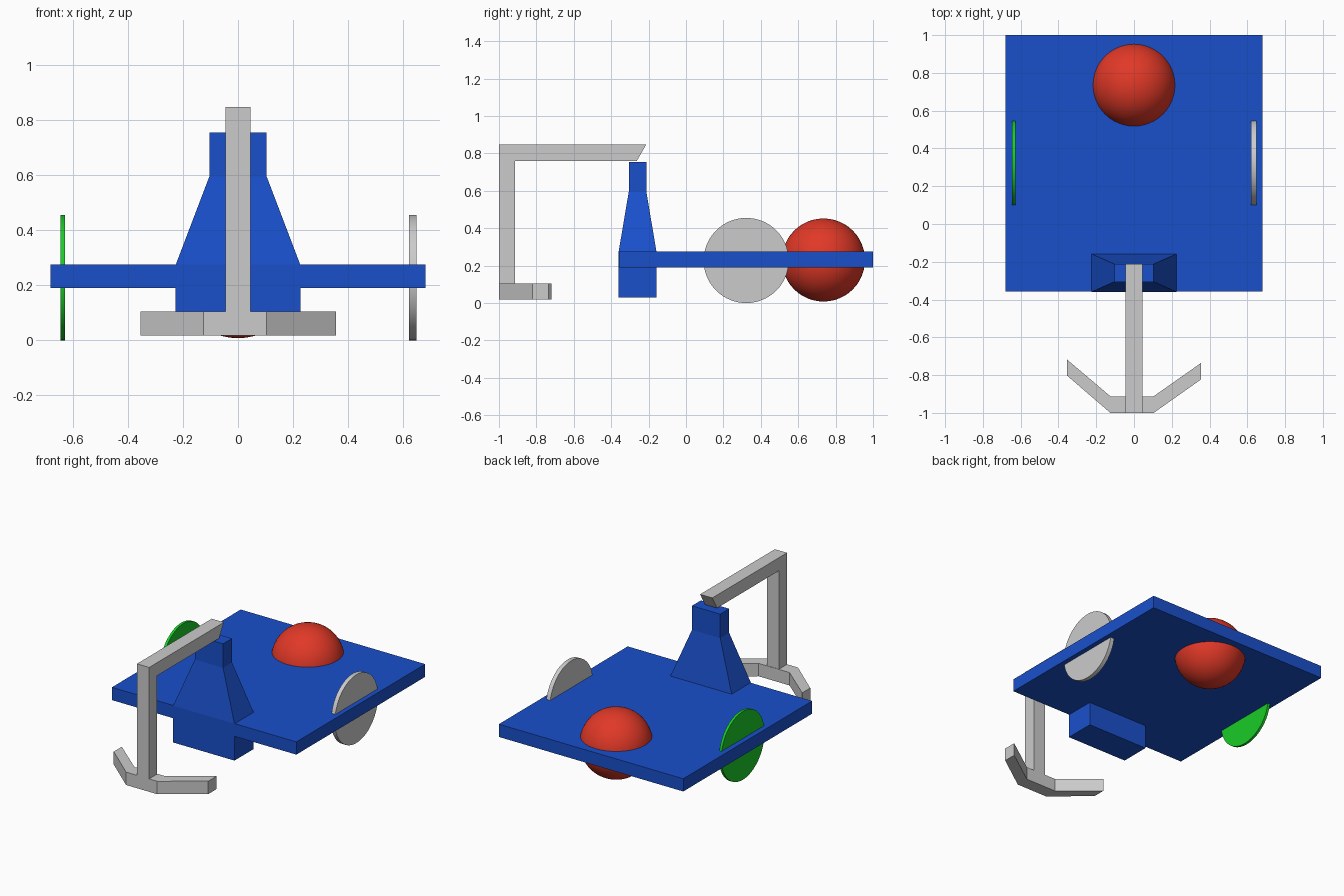
import bpy, bmesh, math
from mathutils import Vector

if "Cube" in bpy.data.objects:
    bpy.data.objects.remove(bpy.data.objects["Cube"])


def material(name, rgb):
    m = bpy.data.materials.new(name)
    m.diffuse_color = (*rgb, 1)
    m.use_nodes = True
    m.node_tree.nodes["Principled BSDF"].inputs["Base Color"].default_value = m.diffuse_color
    return m


BLUE = material("blue", (0.01, 0.08, 0.6))
RED = material("red", (0.75, 0.04, 0.02))
GREEN = material("green", (0.01, 0.6, 0.02))


def loft(name, rings, mat=None):
    """Join matching rings of points into a closed solid."""
    bm = bmesh.new()
    vs = [[bm.verts.new(p) for p in ring] for ring in rings]
    n = len(vs[0])
    for a, b in zip(vs, vs[1:]):
        for i in range(n):
            bm.faces.new((a[i], a[(i + 1) % n], b[(i + 1) % n], b[i]))
    bm.faces.new(vs[0][::-1])
    bm.faces.new(vs[-1])
    bmesh.ops.recalc_face_normals(bm, faces=bm.faces[:])
    me = bpy.data.meshes.new(name)
    bm.to_mesh(me)
    bm.free()
    if mat:
        me.materials.append(mat)
    ob = bpy.data.objects.new(name, me)
    bpy.context.collection.objects.link(ob)
    return ob


def rect(x, y0, y1, z):
    return [(-x, y0, z), (x, y0, z), (x, y1, z), (-x, y1, z)]


def finish(name, mat):
    ob = bpy.context.object
    ob.name = name
    if mat:
        ob.data.materials.append(mat)
    bpy.ops.object.shade_smooth_by_angle(angle=math.radians(30))
    return ob


# flat deck
loft("deck", [rect(0.68, -0.357, 1.0, z) for z in (0.19, 0.275)], BLUE)

# tapered tower with its block below the deck
loft("tower", [rect(0.226, -0.36, -0.158, 0.03),
               rect(0.226, -0.36, -0.158, 0.275),
               rect(0.104, -0.306, -0.212, 0.595),
               rect(0.104, -0.306, -0.212, 0.755)], BLUE)

# hanging arm: side profile with a slanted end
arm = [(-1.0, 0.02), (-0.915, 0.02), (-0.915, 0.76), (-0.263, 0.76),
       (-0.213, 0.847), (-1.0, 0.847)]
loft("arm", [[(x, y, z) for y, z in arm] for x in (-0.045, 0.045)])

# bent foot bar: plan outline
foot = [(-0.125, -1.0), (0.104, -1.0), (0.356, -0.822), (0.356, -0.735),
        (0.104, -0.912), (-0.125, -0.912), (-0.354, -0.718), (-0.354, -0.803)]
loft("foot_bar", [[(x, y, z) for x, y in foot] for z in (0.018, 0.104)])

# ball set through the deck
bpy.ops.mesh.primitive_uv_sphere_add(segments=48, ring_count=24, radius=0.222,
                                     location=(0, 0.735, 0.23))
finish("ball", RED)

# side discs
for name, x0, x1, mat in (("left_disc", -0.645, -0.628, GREEN),
                          ("right_disc", 0.62, 0.648, None)):
    bpy.ops.mesh.primitive_cylinder_add(vertices=64, radius=0.2275, depth=x1 - x0,
                                        location=((x0 + x1) / 2, 0.322, 0.2275),
                                        rotation=(0, math.pi / 2, 0))
    finish(name, mat)
